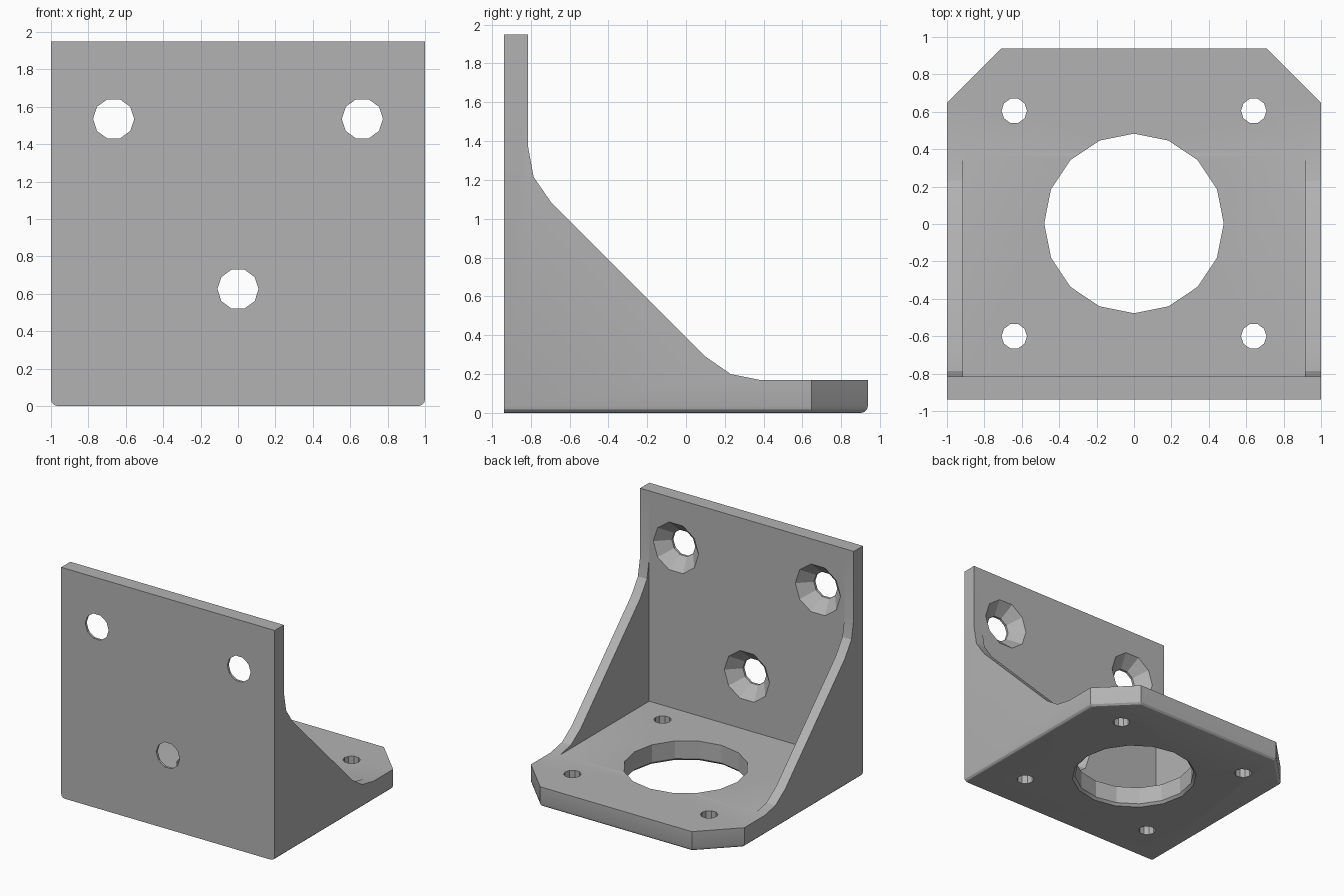
import bpy, bmesh
from math import cos, sin, pi, radians
from mathutils import Matrix, Vector

cube = bpy.data.objects.get("Cube")
if cube:
    bpy.data.objects.remove(cube, do_unlink=True)

W, FRONT, REAR, TOP = 1.0, -0.937, 0.937, 1.95
WALL, FLOOR, CHEEK = -0.815, 0.17, 0.915

grey = bpy.data.materials.new("plain grey")
grey.use_nodes = True
grey.diffuse_color = (0.45, 0.45, 0.45, 1)
grey.node_tree.nodes["Principled BSDF"].inputs["Base Color"].default_value = (0.45, 0.45, 0.45, 1)


def make_object(name, bm):
    bmesh.ops.recalc_face_normals(bm, faces=bm.faces)
    mesh = bpy.data.meshes.new(name)
    bm.to_mesh(mesh)
    bm.free()
    mesh.materials.append(grey)
    obj = bpy.data.objects.new(name, mesh)
    bpy.context.collection.objects.link(obj)
    return obj


def lathe_cutter(name, rings, sides, matrix):
    """Closed solid through (height, radius) rings, placed by matrix."""
    bm = bmesh.new()
    loops = [[bm.verts.new((r * cos(2 * pi * i / sides), r * sin(2 * pi * i / sides), h))
              for i in range(sides)] for h, r in rings]
    bm.faces.new(loops[0])
    bm.faces.new(loops[-1])
    for a, b in zip(loops, loops[1:]):
        for i in range(sides):
            j = (i + 1) % sides
            bm.faces.new((a[i], a[j], b[j], b[i]))
    bm.transform(matrix)
    return make_object(name, bm)


# Body: side profile swept across the width
profile = [(FRONT, 0), (REAR, 0), (REAR, FLOOR), (0.38, FLOOR), (0.23, 0.2), (0.1, 0.29),
           (-0.695, 1.085), (-0.785, 1.215), (WALL, 1.38), (WALL, TOP), (FRONT, TOP)]
bm = bmesh.new()
side = bm.faces.new([bm.verts.new((-W, y, z)) for y, z in profile])
swept = bmesh.ops.extrude_face_region(bm, geom=[side])["geom"]
bmesh.ops.translate(bm, vec=(2 * W, 0, 0),
                    verts=[v for v in swept if isinstance(v, bmesh.types.BMVert)])
bmesh.ops.recalc_face_normals(bm, faces=bm.faces)

# Clipped rear corners
corners = [e for e in bm.edges if all(v.co.y > REAR - 0.01 for v in e.verts)
           and abs(e.verts[0].co.x - e.verts[1].co.x) < 0.01]
bmesh.ops.bevel(bm, geom=corners, offset=0.29, segments=1, affect="EDGES")

# Rounded bottom rim, leaving the front edge sharp
rim = [e for e in bm.edges if all(v.co.z < 0.001 for v in e.verts)
       and not all(v.co.y < FRONT + 0.01 for v in e.verts)]
bmesh.ops.bevel(bm, geom=rim, offset=0.035, segments=3, profile=0.5, affect="EDGES")
bracket = make_object("mounting_bracket", bm)

# Pocket between the two side gussets
bm = bmesh.new()
bmesh.ops.create_cube(bm, size=1)
low, high = Vector((-CHEEK, WALL, FLOOR)), Vector((CHEEK, 1.5, 2.5))
bm.transform(Matrix.Translation((low + high) / 2) @ Matrix.Diagonal((*(high - low), 1)))
cutters = [make_object("pocket_cutter", bm)]

# Large centre opening with a small lead-in underneath
cutters.append(lathe_cutter("opening_cutter", [(-0.02, 0.52), (0.02, 0.48), (0.3, 0.48)],
                            16, Matrix.Translation((0, 0.003, 0))))

# Four floor bolt holes
for x in (-0.64, 0.64):
    for y in (-0.6, 0.605):
        cutters.append(lathe_cutter("bolt_cutter", [(-0.1, 0.068), (0.3, 0.068)],
                                    10, Matrix.Translation((x, y, 0))))

# Three countersunk wall holes, opening towards the rear
for x, z in ((-0.665, 1.535), (0.665, 1.535), (0, 0.625)):
    place = Matrix.Translation((x, FRONT, z)) @ Matrix.Rotation(-pi / 2, 4, "X")
    cutters.append(lathe_cutter("screw_cutter", [(-0.1, 0.11), (0.02, 0.11), (0.122, 0.212), (0.14, 0.23)],
                                10, place))

# Carve the body, then drop the cutters
bpy.ops.object.select_all(action="DESELECT")
bpy.context.view_layer.objects.active = bracket
bracket.select_set(True)
for cutter in cutters:
    cutter.hide_render = True
    mod = bracket.modifiers.new("cut", "BOOLEAN")
    mod.operation, mod.solver, mod.object = "DIFFERENCE", "EXACT", cutter
    bpy.ops.object.modifier_apply(modifier=mod.name)
    bpy.data.objects.remove(cutter, do_unlink=True)

bpy.ops.object.shade_smooth_by_angle(angle=radians(20))
